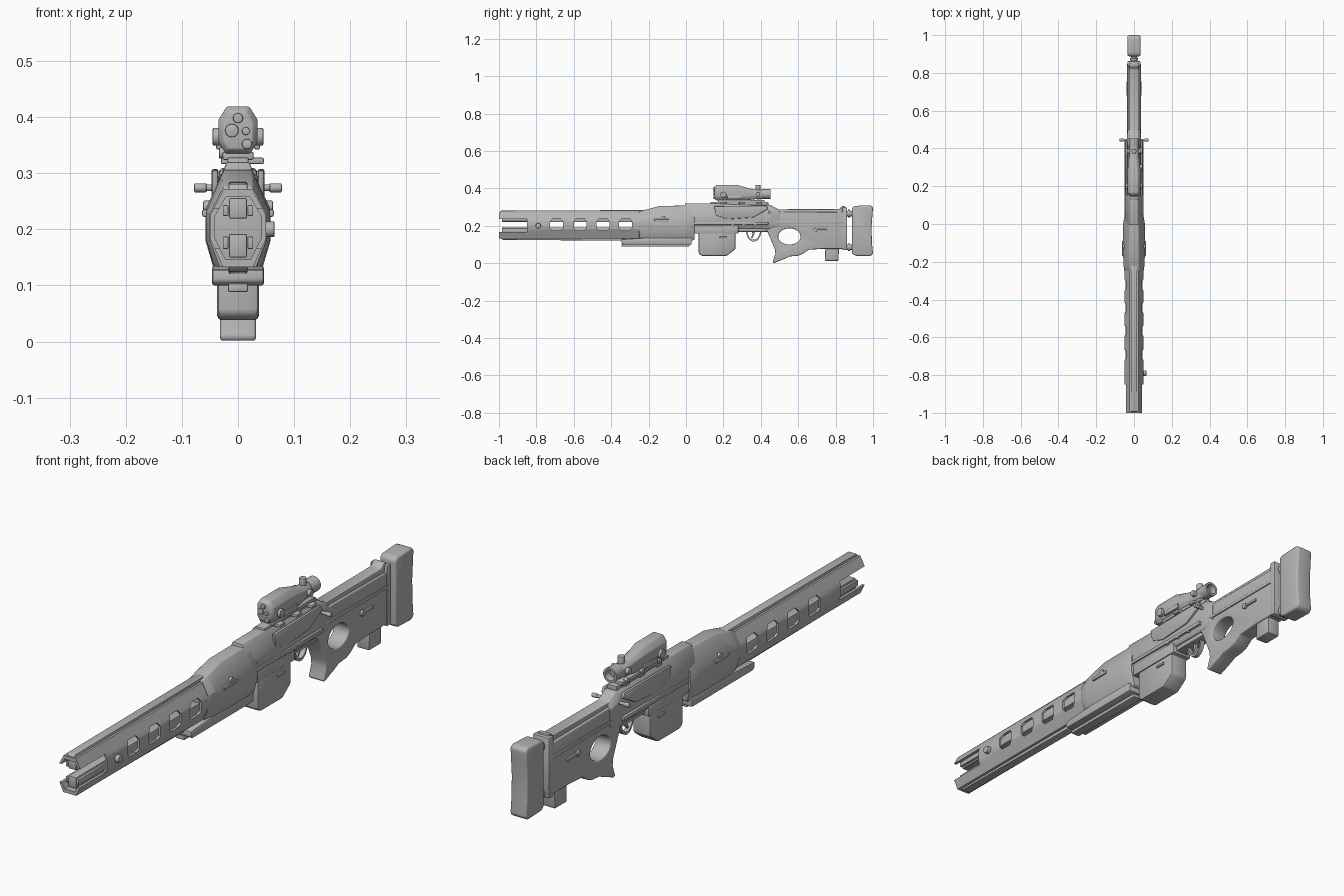
import bpy, bmesh, math
from mathutils import Matrix

grey = bpy.data.materials.new("gunmetal grey")
grey.diffuse_color = (0.46, 0.46, 0.46, 1)


def finish(name, bm, bevel=0.0, cutters=(), segments=2):
    """Turn a bmesh into a finished part: cut, bevel, shade."""
    bmesh.ops.recalc_face_normals(bm, faces=bm.faces[:])
    me = bpy.data.meshes.new(name)
    bm.to_mesh(me)
    bm.free()
    ob = bpy.data.objects.new(name, me)
    bpy.context.collection.objects.link(ob)
    me.materials.append(grey)
    for c in cutters:
        m = ob.modifiers.new("cut", 'BOOLEAN')
        m.operation, m.solver, m.object = 'DIFFERENCE', 'EXACT', c
        c.hide_render = True
    if bevel:
        m = ob.modifiers.new("bevel", 'BEVEL')
        m.width, m.segments, m.limit_method = bevel, segments, 'ANGLE'
        m.angle_limit = math.radians(28)
    bpy.ops.object.select_all(action='DESELECT')
    bpy.context.view_layer.objects.active = ob
    ob.select_set(True)
    bpy.ops.object.convert(target='MESH')
    bpy.ops.object.shade_smooth_by_angle(angle=math.radians(35))
    for c in cutters:
        bpy.data.objects.remove(c)
    return ob


def plate(name, pts, half, bevel=0.004, cutters=(), x=0, segments=2):
    """Side profile of (y, z) points, extruded across x."""
    bm = bmesh.new()
    a = [bm.verts.new((x - half, y, z)) for y, z in pts]
    f = bm.faces.new(a)
    r = bmesh.ops.extrude_face_region(bm, geom=[f])
    vs = [v for v in r['geom'] if isinstance(v, bmesh.types.BMVert)]
    bmesh.ops.translate(bm, verts=vs, vec=(2 * half, 0, 0))
    return finish(name, bm, bevel, cutters, segments)


def box(name, x, y, z, bevel=0.003, cutters=()):
    pts = [(y[0], z[0]), (y[1], z[0]), (y[1], z[1]), (y[0], z[1])]
    return plate(name, pts, (x[1] - x[0]) / 2, bevel, cutters, (x[0] + x[1]) / 2)


def cyl(name, loc, r, depth, axis='X', n=20, bevel=0.002, sz=1.0):
    bm = bmesh.new()
    bmesh.ops.create_cone(bm, cap_ends=True, segments=n, radius1=r, radius2=r, depth=depth)
    rot = {'X': Matrix.Rotation(math.pi / 2, 4, 'Y'), 'Y': Matrix.Rotation(math.pi / 2, 4, 'X'),
           'Z': Matrix()}[axis]
    bmesh.ops.transform(bm, matrix=Matrix.Translation(loc) @ Matrix.Diagonal((1, 1, sz, 1)) @ rot,
                        verts=bm.verts)
    return finish(name, bm, bevel)


def octagon(tw, bw, w, z0, z1, z2, z3):
    """Eight-sided (x, z) section: bottom, lower side, upper side, top."""
    half = [(bw, z0), (w, z1), (w, z2), (tw, z3)]
    return half + [(-x, z) for x, z in reversed(half)]


def loft(name, rings, bevel=0.003, closed=False, cutters=()):
    """Skin rings of (y, section); closed joins the last ring to the first."""
    bm = bmesh.new()
    vs = [[bm.verts.new((x, y, z)) for x, z in sec] for y, sec in rings]
    n = len(vs[0])
    pairs = list(zip(vs, vs[1:])) + ([(vs[-1], vs[0])] if closed else [])
    for a, b in pairs:
        for i in range(n):
            bm.faces.new((a[i], a[(i + 1) % n], b[(i + 1) % n], b[i]))
    if not closed:
        bm.faces.new(vs[0])
        bm.faces.new(vs[-1])
    return finish(name, bm, bevel, cutters)


# --- Barrel shroud: hollow eight-sided tube with side windows and an open muzzle
outer = octagon(0.025, 0.027, 0.05, 0.133, 0.183, 0.225, 0.272)
inner = octagon(0.021, 0.022, 0.042, 0.146, 0.186, 0.222, 0.258)
windows = [box("muzzle_cut", (-.1, .1), (-1.1, -0.85), (0.167, 0.237), 0)]
for y in (-0.692, -0.566, -0.444, -0.323):
    p = [(y - .034, .187), (y - .022, .174), (y + .022, .174), (y + .034, .187),
         (y + .034, .222), (y + .022, .238), (y - .022, .238), (y - .034, .222)]
    windows.append(plate("window_cut", p, 0.1, 0))
loft("barrel_shroud", [(-1, outer), (-0.1, outer), (-0.1, inner), (-1, inner)], 0, True, windows)
plate("shroud_top_rib", [(-1, .262), (-.2, .262), (-.2, .284), (-.99, .281)], 0.017, 0.003)
plate("shroud_bottom_rib", [(-.98, .125), (-.2, .119), (-.2, .145), (-1, .145)], 0.017, 0.003)

# --- Twin accelerator rails inside the shroud
for name, z0, z1 in (("lower_rail", .15, .192), ("upper_rail", .219, .256)):
    box(name, (-.016, .016), (-.985, -.1), (z0, z1), .003)
for s in (-1, 1):
    box("rail_strip", (s * .022 - .005, s * .022 + .005), (-.985, -.8), (.165, .187), .002)
    box("rail_strip", (s * .022 - .005, s * .022 + .005), (-.985, -.8), (.224, .243), .002)
cyl("shroud_stud", (.055, -.79, .2), .014, .02)

# --- Handguard and receiver
hg = [(-.25, octagon(.026, .03, .051, .125, .18, .228, .276)),
      (-.215, octagon(.026, .036, .056, .115, .18, .232, .286)),
      (-.14, octagon(.025, .038, .058, .112, .18, .236, .306)),
      (.0, octagon(.024, .038, .058, .112, .18, .236, .308)),
      (.045, octagon(.024, .036, .05, .125, .18, .236, .308))]
loft("handguard", hg, .003)
rc = [(-.005, octagon(.02, .035, .045, .185, .205, .26, .32)),
      (.15, octagon(.02, .035, .045, .185, .205, .26, .32)),
      (.3, octagon(.022, .034, .042, .185, .205, .27, .312)),
      (.45, octagon(.022, .032, .038, .185, .205, .28, .312)),
      (.5, octagon(.02, .03, .034, .19, .205, .265, .285))]
loft("receiver", rc, .003)
for s in (-1, 1):
    # raised cheek panel, side ledge and small fittings on both sides
    plate("receiver_panel", [(.15, .305), (.16, .255), (.22, .235), (.36, .245), (.44, .29), (.43, .308)],
          .006, .004, (), s * .041)
    box("side_ledge", (s * .044 - .006, s * .044 + .006), (-.02, .44), (.205, .22), .003)
    box("handguard_latch", (s * .056 - .008, s * .056 + .008), (-.17, -.09), (.222, .236), .004)
    cyl("handguard_pin", (s * .053, -.12, .24), .011, .018)
    box("magazine_button", (s * .038 - .005, s * .038 + .005), (.18, .22), (.132, .142), .003)
    for y in (.25, .31, .37):
        cyl("receiver_pin", (s * .042, y, .21), .009, .014, n=14)
    # cocking handle with knob
    cyl("cocking_rod", (s * .045, .445, .274), .006, .06)
    cyl("cocking_knob", (s * .067, .445, .274), .008, .022)
    box("stock_latch", (s * .034 - .005, s * .034 + .005), (.68, .755), (.172, .182), .003)
    cyl("stock_latch_pin", (s * .034, .69, .177), .011, .014)
    box("stock_side_rail", (s * .03 - .006, s * .03 + .006), (.47, .85), (.212, .226), .003)

# --- Underslung rail below the handguard
plate("underslung_rail", [(-.345, .108), (-.335, .1), (.03, .1), (.03, .135), (-.22, .135), (-.345, .128)],
      .046, .004)
box("rail_foot", (-.018, .018), (-.345, .02), (.088, .104), .004)

# --- Magazine, trigger and guard
plate("magazine", [(.068, .2), (.068, .05), (.085, .038), (.215, .038), (.265, .075), (.265, .2)],
      .037, .008)
box("magazine_well", (-.041, .041), (.04, .28), (.158, .2), .004)
box("trigger_housing", (-.026, .026), (.26, .46), (.168, .2), .004)
bm = bmesh.new()
rim = []
for i in range(17):
    t = math.pi * (1 + i / 16)
    c, s = math.cos(t), math.sin(t)
    rim.append([bm.verts.new((x, .362 + r * c, .175 + r * 1.45 * s))
                for x, r in ((-.009, .034), (.009, .034), (.009, .041), (-.009, .041))])
for a, b in zip(rim, rim[1:]):
    for i in range(4):
        bm.faces.new((a[i], a[(i + 1) % 4], b[(i + 1) % 4], b[i]))
bm.faces.new(rim[0])
bm.faces.new(rim[-1])
finish("trigger_guard", bm)
plate("trigger", [(.352, .18), (.372, .18), (.364, .15), (.354, .133), (.348, .135), (.355, .155)], .006, .002)

# --- Thumbhole stock with grip
hole = cyl("thumbhole_cut", (0, .553, .143), .06, .3, n=32, bevel=0, sz=.72)
plate("thumbhole_stock",
      [(.40, .27), (.40, .195), (.43, .18), (.452, .13), (.475, .075), (.478, .05), (.463, .008),
       (.47, 0), (.53, .024), (.555, .036), (.60, .04), (.625, .05), (.655, .072), (.74, .077),
       (.845, .077), (.845, .272), (.50, .275)], .032, .011, [hole], segments=3)
plate("stock_top", [(.44, .305), (.46, .262), (.85, .255), (.85, .305), (.835, .305), (.82, .29), (.48, .288)],
      .024, .005)
plate("stock_foot", [(.742, .012), (.815, .012), (.818, .08), (.79, .115), (.76, .1), (.745, .08)], .026, .005)
box("stock_end_plate", (-.035, .035), (.835, .862), (.07, .298), .005)

# --- Adjustable butt pad on two rods
for z in (.265, .085):
    cyl("pad_rod", (0, .875, z), .015, .06, 'Y')
    cyl("pad_collar", (0, .872, z), .021, .012, 'Y')
plate("butt_pad", [(.888, .052), (.905, .04), (.985, .037), (1, .05), (.994, .11), (.992, .19), (.997, .26),
                   (1, .3), (.985, .31), (.9, .306), (.888, .295)], .034, .012, segments=3)

# --- Optic: mount, body, eyepiece and knobs
box("optic_rail", (-.019, .019), (.13, .44), (.305, .328), .003)
box("optic_mount", (-.028, .028), (.17, .42), (.324, .338), .003)
for y in (.2, .3, .39):
    box("mount_clamp", (-.03, .046), (y - .016, y + .016), (.316, .328), .003)
    cyl("clamp_nut", (-.026, y, .336), .01, .016, n=12)
body = [(.152, octagon(.014, .018, .026, .343, .358, .39, .41)),
        (.165, octagon(.02, .022, .035, .335, .356, .395, .419)),
        (.27, octagon(.02, .022, .035, .335, .356, .395, .419)),
        (.33, octagon(.015, .02, .03, .337, .356, .388, .402)),
        (.37, octagon(.012, .016, .025, .342, .358, .38, .393)),
        (.42, octagon(.012, .014, .023, .345, .36, .38, .392))]
loft("optic_body", body, .003)
for x, z, r in ((.0, .398, .009), (-.011, .376, .012), (.014, .375, .007), (.016, .352, .009)):
    cyl("optic_lens", (x, .152, z), r, .012, 'Y')
# hollow eyepiece ring
ring = lambda r: [(r * math.cos(k * math.pi / 10), .37 + r * math.sin(k * math.pi / 10)) for k in range(20)]
loft("eyepiece", [(.405, ring(.026)), (.453, ring(.028)), (.453, ring(.02)), (.425, ring(.016)),
                  (.405, ring(.016))], 0, True)
cyl("eyepiece_glass", (0, .425, .37), .018, .01, 'Y')
cyl("elevation_knob", (0, .385, .4), .013, .036, 'Z')
for s in (-1, 1):
    cyl("windage_knob", (s * .037, .2, .365), .016, .016)
    cyl("focus_knob", (s * .028, .385, .368), .012, .02)
    box("optic_side_plate", (s * .034 - .005, s * .034 + .005), (.22, .3), (.342, .362), .003)
